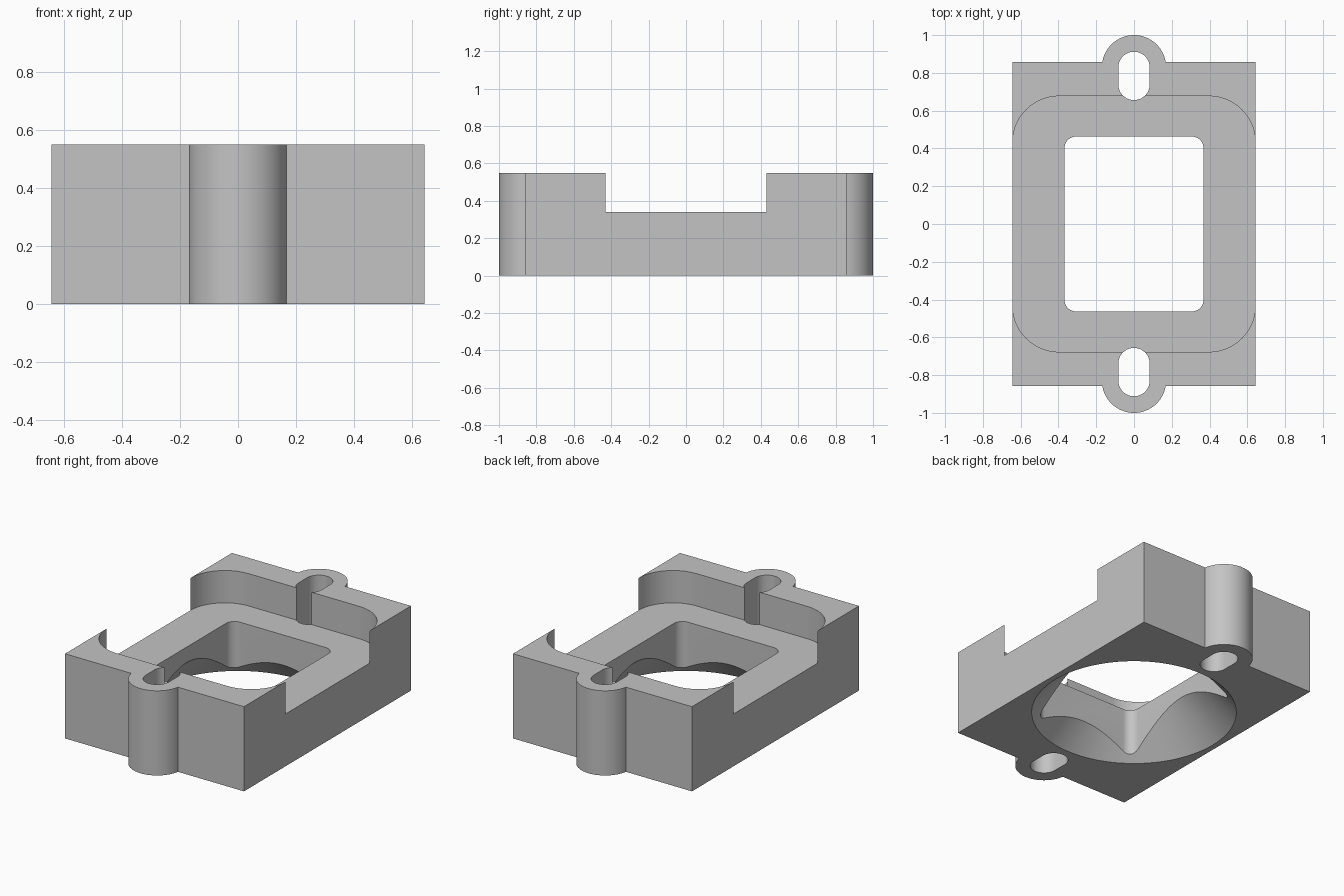
import bpy
import bmesh
from math import asin, cos, pi, sin

cube = bpy.data.objects.get("Cube")
if cube:
    bpy.data.objects.remove(cube, do_unlink=True)

HALF_X, HALF_Y, HEIGHT = 0.643, 0.857, 0.55
FLOOR = 0.34
LUG_Y, LUG_R = 0.83, 0.17

grey = bpy.data.materials.new("plain grey")
grey.use_nodes = True
grey.diffuse_color = (0.55, 0.55, 0.55, 1)
grey.node_tree.nodes["Principled BSDF"].inputs["Base Color"].default_value = (0.55, 0.55, 0.55, 1)


def arc(cx, cy, r, start, end, steps=20):
    angles = [start + (end - start) * i / steps for i in range(steps + 1)]
    return [(cx + r * cos(a), cy + r * sin(a)) for a in angles]


def mirrored(half):
    """Close a profile of the +y half with its half-turn copy."""
    return half + [(-x, -y) for x, y in half]


def rounded_rectangle(hx, hy, r, cy=0):
    points = []
    for i, (sx, sy) in enumerate([(1, 1), (-1, 1), (-1, -1), (1, -1)]):
        points += arc(sx * (hx - r), cy + sy * (hy - r), r, i * pi / 2, (i + 1) * pi / 2, 12)
    return points


def make_object(name, bm):
    bmesh.ops.recalc_face_normals(bm, faces=bm.faces)
    mesh = bpy.data.meshes.new(name)
    bm.to_mesh(mesh)
    bm.free()
    mesh.materials.append(grey)
    obj = bpy.data.objects.new(name, mesh)
    bpy.context.collection.objects.link(obj)
    return obj


def prism(name, outline, z0, z1):
    bm = bmesh.new()
    base = bm.faces.new([bm.verts.new((x, y, z0)) for x, y in outline])
    top = bmesh.ops.extrude_face_region(bm, geom=[base], use_keep_orig=True)["geom"]
    bmesh.ops.translate(bm, vec=(0, 0, z1 - z0),
                        verts=[v for v in top if isinstance(v, bmesh.types.BMVert)])
    return make_object(name, bm)


# Block with a rounded lug on the front and back
lug_angle = asin((HALF_Y - LUG_Y) / LUG_R)
outline = mirrored([(HALF_X, HALF_Y)]
                   + arc(0, LUG_Y, LUG_R, lug_angle, pi - lug_angle, 48)
                   + [(-HALF_X, HALF_Y)])
body = prism("mounting_block", outline, 0, HEIGHT)

# Pocket across the top, open at both sides, with arcs tangent to the sides
pocket_r, pocket_y, open_y, outside = 0.247, 0.677, 0.43, 0.8
corner_x = HALF_X - pocket_r
pocket = mirrored([(outside, open_y)]
                  + arc(corner_x, open_y, pocket_r, 0, pi / 2, 24)
                  + arc(-corner_x, open_y, pocket_r, pi / 2, pi, 24)
                  + [(-outside, open_y)])
cutters = [prism("pocket_cutter", pocket, FLOOR, 1)]

# Rectangular window through the floor
cutters.append(prism("window_cutter", rounded_rectangle(0.368, 0.463, 0.062), -0.2, 1))

# Screw slots in the lugs
for side, name in ((-1, "front"), (1, "back")):
    slot = rounded_rectangle(0.083, 0.128, 0.0829, side * 0.784)
    cutters.append(prism(name + "_slot_cutter", slot, -0.2, 1))

# Conical funnel opening at the underside
CONE_R, DROP = 0.607, 0.1
bm = bmesh.new()
bmesh.ops.create_cone(bm, cap_ends=True, segments=96, radius1=CONE_R + DROP,
                      radius2=0.3, depth=CONE_R + DROP - 0.3)
bmesh.ops.translate(bm, verts=bm.verts, vec=(0, 0, (CONE_R + DROP - 0.3) / 2 - DROP))
cutters.append(make_object("funnel_cutter", bm))

# Cut the block and drop the cutters
bpy.ops.object.select_all(action="DESELECT")
body.select_set(True)
bpy.context.view_layer.objects.active = body
for cutter in cutters:
    cutter.hide_render = True
    mod = body.modifiers.new(cutter.name, "BOOLEAN")
    mod.operation = "DIFFERENCE"
    mod.solver = "EXACT"
    mod.object = cutter
    bpy.ops.object.modifier_apply(modifier=mod.name)
    bpy.data.objects.remove(cutter, do_unlink=True)

bpy.ops.object.shade_smooth_by_angle(angle=pi / 6)
